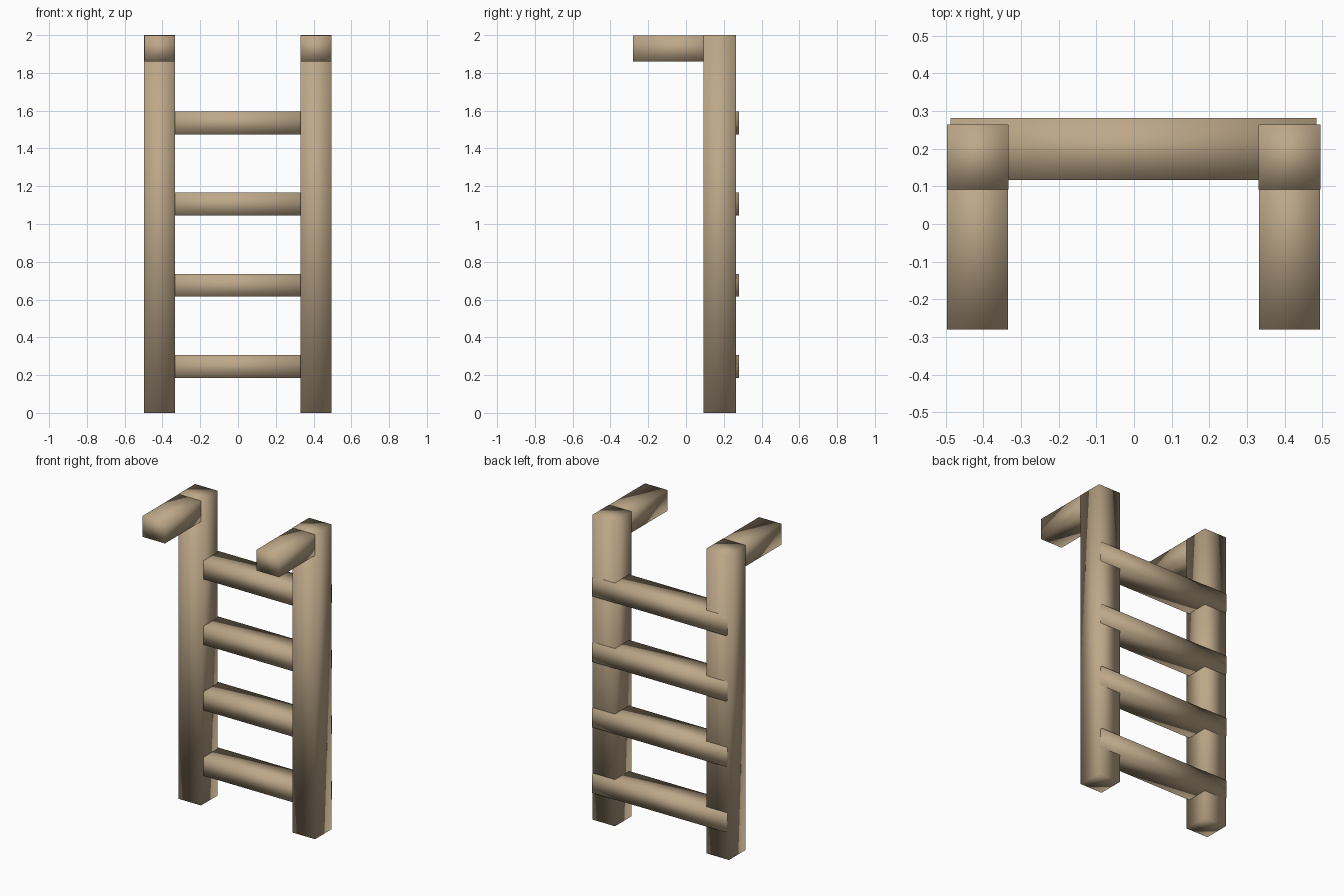
import bpy

if "Cube" in bpy.data.objects:
    bpy.data.objects.remove(bpy.data.objects["Cube"])

wood = bpy.data.materials.new("tan_wood")
wood.diffuse_color = (0.51, 0.39, 0.25, 1.0)
wood.use_nodes = True
wood.node_tree.nodes["Principled BSDF"].inputs["Base Color"].default_value = wood.diffuse_color


def beam(name, x, y, z):
    """Smooth-shaded box spanning the given (min, max) ranges."""
    bpy.ops.mesh.primitive_cube_add(size=1)
    ob = bpy.context.object
    ob.name = name
    for v in ob.data.vertices:
        v.co = [r[0] if c < 0 else r[1] for c, r in zip(v.co, (x, y, z))]
    ob.data.materials.append(wood)
    bpy.ops.object.shade_smooth()
    return ob


# Two uprights, each with a grab arm reaching forward at the top
for side, cx in (("left", -0.415), ("right", 0.413)):
    beam(side + "_post", (cx - 0.082, cx + 0.082), (0.092, 0.264), (0, 2))
    # the arm is a hair smaller so that it tucks inside the post
    beam(side + "_grab_arm", (cx - 0.081, cx + 0.081), (-0.28, 0.23), (1.861, 1.999))

# Four evenly spaced rungs, let into the back of the posts
for i in range(4):
    z = 0.185 + 0.43 * i
    beam(f"rung_{i + 1}", (-0.487, 0.485), (0.117, 0.281), (z, z + 0.121))
